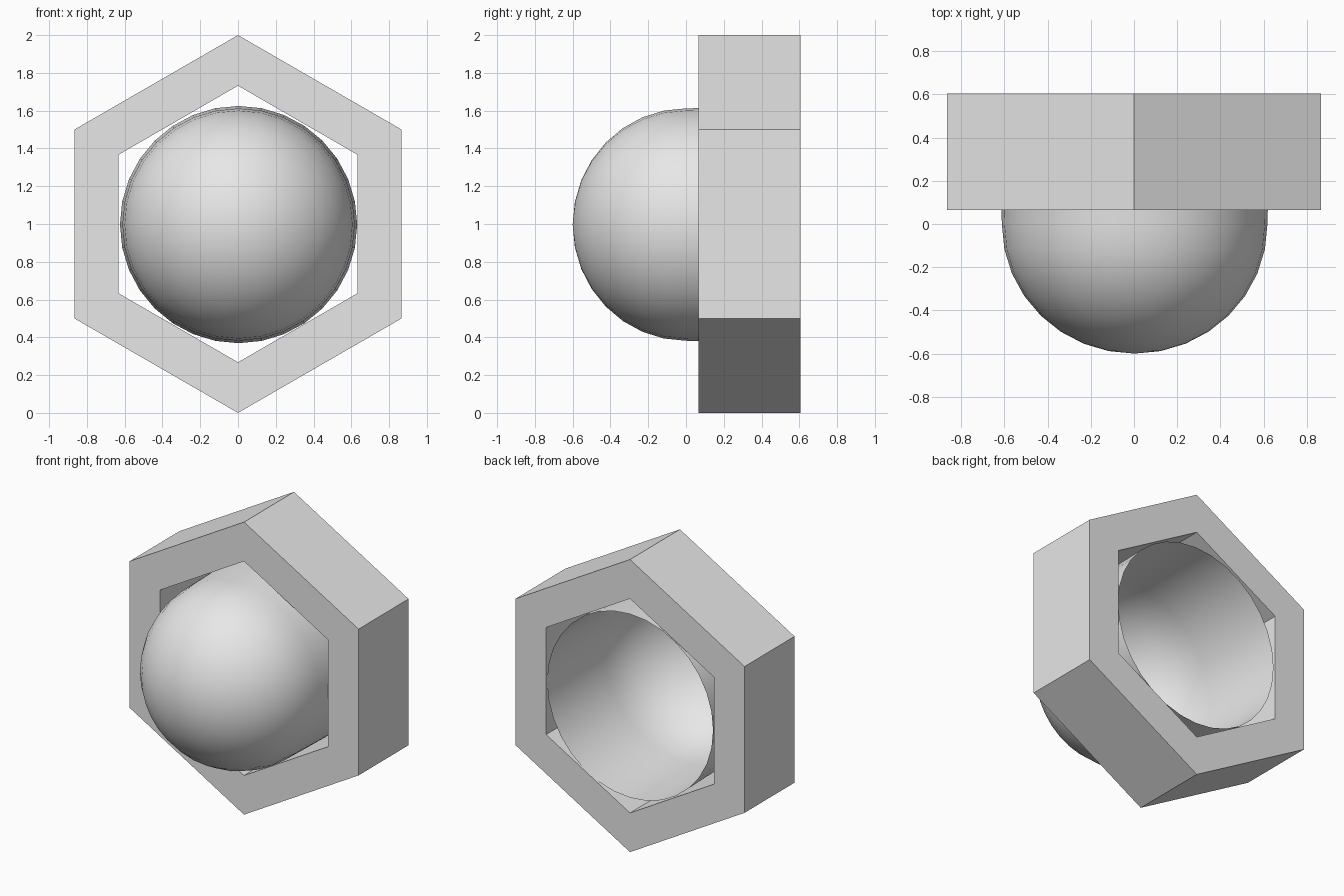
import bpy, bmesh, math

if "Cube" in bpy.data.objects:
    bpy.data.objects.remove(bpy.data.objects["Cube"])

grey = bpy.data.materials.new("plain_grey")
grey.diffuse_color = (0.8, 0.8, 0.8, 1)
grey.use_nodes = True
grey.node_tree.nodes["Principled BSDF"].inputs["Base Color"].default_value = grey.diffuse_color


def lathe(name, profile, sides, centre, closed=False, smooth=False):
    """Spin (radius, y) points around the y axis; radius 0 makes a pole."""
    bm = bmesh.new()
    rings = []
    for r, y in profile:
        n = sides if r > 0 else 1
        rings.append([bm.verts.new((r * math.sin(2 * math.pi * i / sides), y,
                                    r * math.cos(2 * math.pi * i / sides)))
                      for i in range(n)])
    pairs = list(zip(rings, rings[1:]))
    if closed:
        pairs.append((rings[-1], rings[0]))
    for a, b in pairs:
        for i in range(sides):
            j = (i + 1) % sides
            if len(a) == 1:
                bm.faces.new((a[0], b[i], b[j]))
            else:
                bm.faces.new((a[i], b[i], b[j], a[j]))
    bmesh.ops.recalc_face_normals(bm, faces=bm.faces[:])
    for f in bm.faces:
        f.smooth = smooth
    mesh = bpy.data.meshes.new(name)
    bm.to_mesh(mesh)
    bm.free()
    mesh.materials.append(grey)
    obj = bpy.data.objects.new(name, mesh)
    obj.location = centre
    bpy.context.collection.objects.link(obj)
    return obj


# Hexagonal collar: hollow ring with a corner at the top
lathe("hex_collar", [(1, 0.065), (1, 0.605), (0.732, 0.605), (0.732, 0.065)],
      6, (0, 0, 1), closed=True)

# Thin domed cap: hemisphere continued as a slightly flared open sleeve
dome = [(0.615 * math.sin(k * math.pi / 16), -0.6 * math.cos(k * math.pi / 16))
        for k in range(9)]
dome[0] = (0, -0.6)
lathe("domed_cap", dome + [(0.628, 0.6)], 32, (0.003, 0, 0.997), smooth=True)
